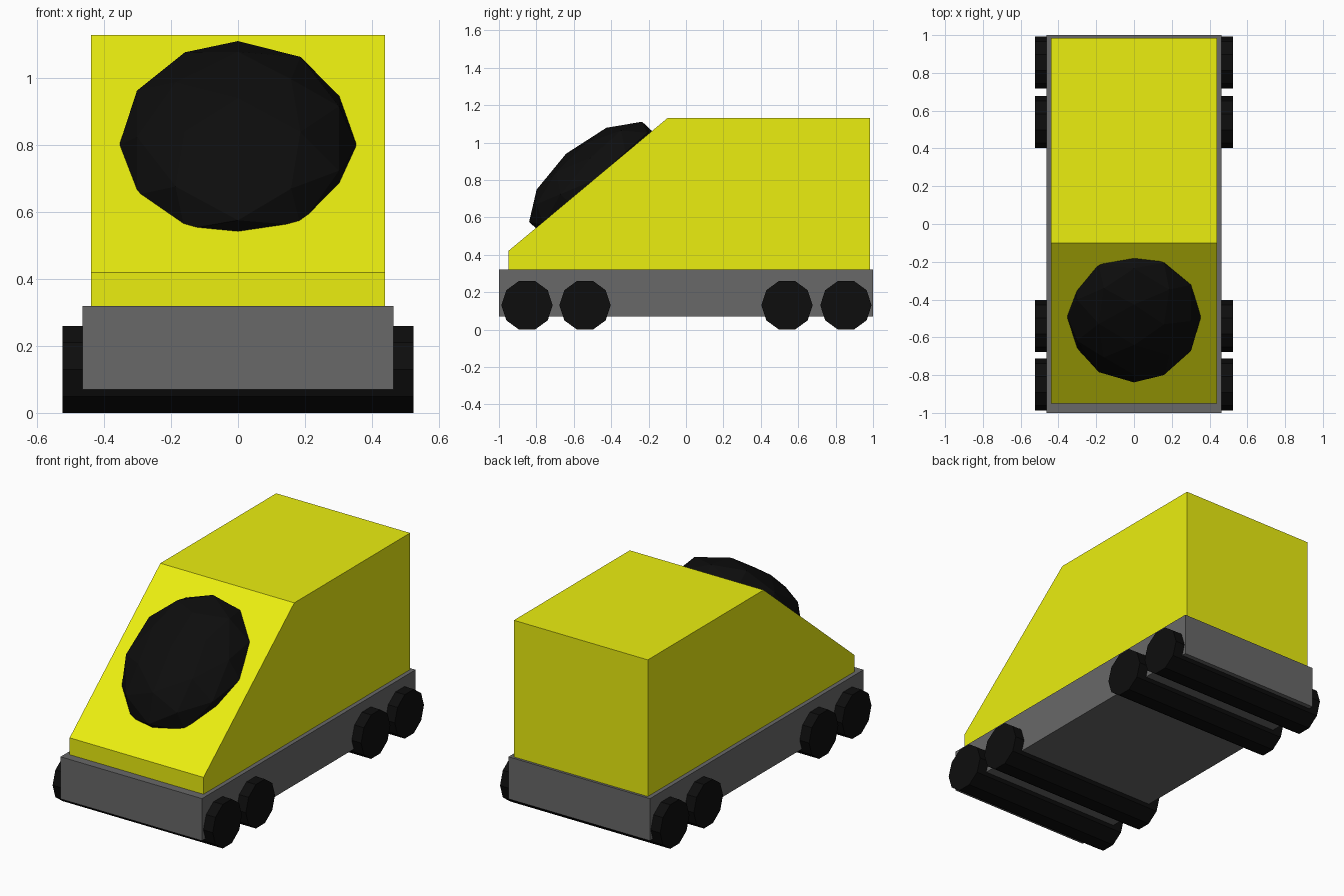
import bpy, bmesh, math
from mathutils import Matrix, Vector

if "Cube" in bpy.data.objects:
    bpy.data.objects.remove(bpy.data.objects["Cube"])


def material(name, rgb):
    m = bpy.data.materials.new(name)
    m.diffuse_color = (*rgb, 1)
    m.use_nodes = True
    m.node_tree.nodes["Principled BSDF"].inputs["Base Color"].default_value = m.diffuse_color
    return m


yellow = material("yellow", (0.83, 0.86, 0.005))
black = material("black", (0.004, 0.004, 0.004))
grey = material("dark_grey", (0.14, 0.14, 0.14))


def finish(bm, name, mat):
    bmesh.ops.recalc_face_normals(bm, faces=bm.faces)
    me = bpy.data.meshes.new(name)
    bm.to_mesh(me)
    bm.free()
    me.materials.append(mat)
    ob = bpy.data.objects.new(name, me)
    bpy.context.collection.objects.link(ob)
    return ob


def side_profile(name, points, half_width, mat):
    """Extrude a (y, z) outline across x."""
    bm = bmesh.new()
    face = bm.faces.new([bm.verts.new((-half_width, y, z)) for y, z in points])
    ext = bmesh.ops.extrude_face_region(bm, geom=[face])
    verts = [g for g in ext["geom"] if isinstance(g, bmesh.types.BMVert)]
    bmesh.ops.translate(bm, verts=verts, vec=(2 * half_width, 0, 0))
    return finish(bm, name, mat)


# Flat chassis and wedge-nosed body
side_profile("chassis", [(-1, 0.07), (1, 0.07), (1, 0.32), (-1, 0.32)], 0.464, grey)
side_profile("body", [(-0.95, 0.32), (0.985, 0.32), (0.985, 1.13),
                      (-0.10, 1.13), (-0.95, 0.42)], 0.439, yellow)

# Four full-width ten-sided wheel rollers
for i, y in enumerate((-0.85, -0.54, 0.54, 0.855)):
    bm = bmesh.new()
    bmesh.ops.create_cone(bm, cap_ends=True, segments=10, radius1=0.137,
                          radius2=0.137, depth=1.05)
    bm.transform(Matrix.Translation((0, y, 0.13)) @ Matrix.Rotation(math.pi / 2, 4, 'Y'))
    finish(bm, f"wheel_roller_{i + 1}", black)

# Faceted windscreen bubble, flattened and laid on the sloping nose
bm = bmesh.new()
bmesh.ops.create_icosphere(bm, subdivisions=2, radius=1)
pole_to_x = Matrix(((0, 0, 1, 0), (1, 0, 0, 0), (0, 1, 0, 0), (0, 0, 0, 1)))
slope = math.atan2(0.71, 0.85)
bm.transform(Matrix.Translation((0, -0.49, 0.80))
             @ Matrix.Rotation(slope, 4, 'X')
             @ Matrix.Diagonal(Vector((0.355, 0.425, 0.205, 1)))
             @ pole_to_x @ Matrix.Rotation(math.radians(3.5), 4, 'Z'))
finish(bm, "windscreen_bubble", black)
